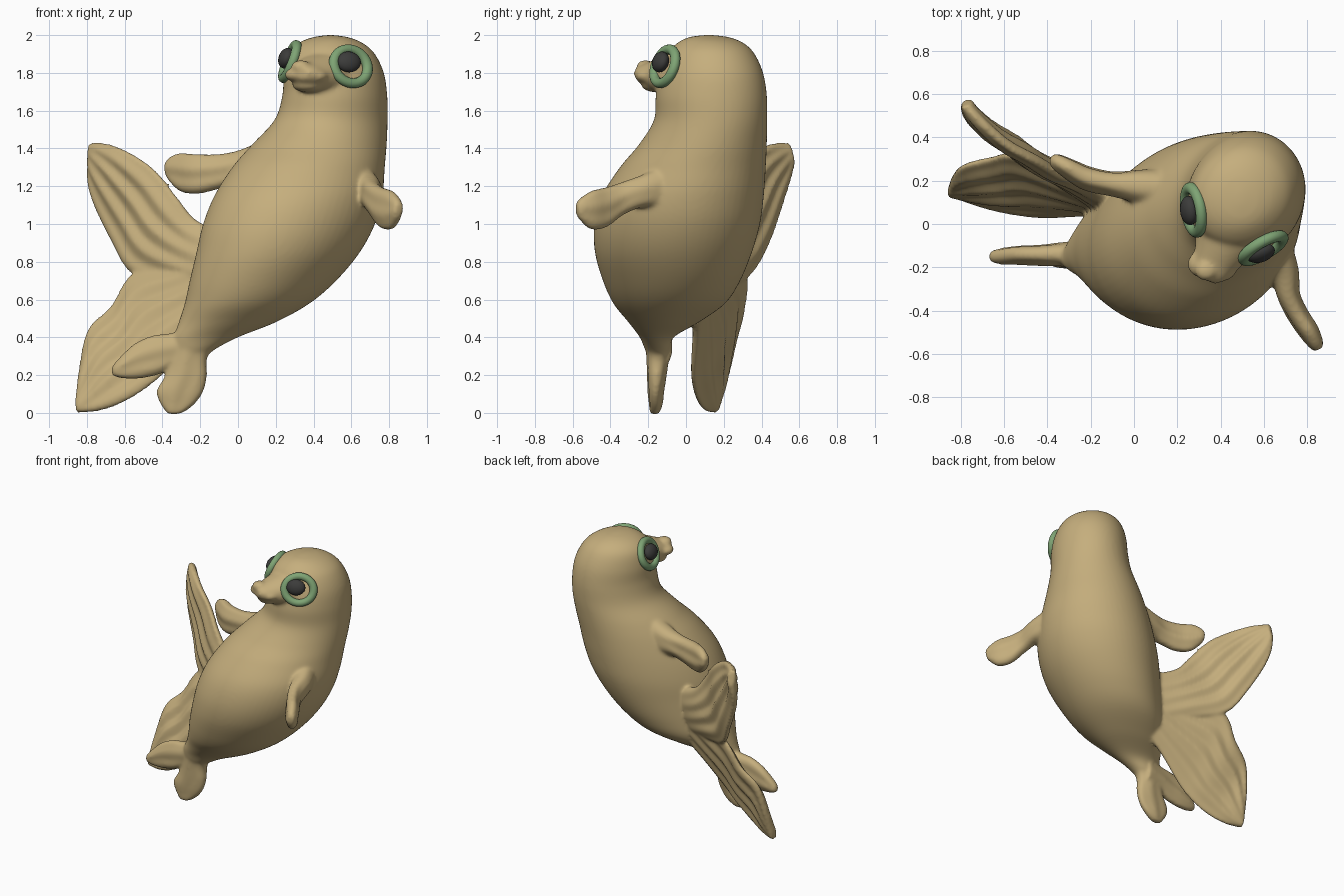
import bpy, bmesh, math
from mathutils import Vector, Matrix


def material(name, rgb):
    m = bpy.data.materials.new(name)
    m.diffuse_color = (*rgb, 1)
    return m


TAN = material("tan_skin", (0.56, 0.425, 0.205))
GREEN = material("green_rim", (0.21, 0.37, 0.175))
DARK = material("dark_eye", (0.045, 0.045, 0.043))


def resample(rows, steps):
    """Smooth curve through rows of numbers."""
    out = []
    for i in range(len(rows) - 1):
        p = [rows[max(0, min(len(rows) - 1, i + k))] for k in (-1, 0, 1, 2)]
        for s in range(steps):
            t = s / steps
            out.append([b + 0.5 * t * (c - a + t * (2*a - 5*b + 4*c - d + t * (3*(b - c) + d - a)))
                        for a, b, c, d in zip(*p)])
    out.append(list(rows[-1]))
    return out


def loft(bm, rings):
    """Skin a list of closed rings and cap both ends."""
    vs = [[bm.verts.new(p) for p in r] for r in rings]
    n = len(vs[0])
    for a, b in zip(vs, vs[1:]):
        for j in range(n):
            bm.faces.new((a[j], a[(j + 1) % n], b[(j + 1) % n], b[j]))
    bm.faces.new(vs[0][::-1])
    bm.faces.new(vs[-1])


def blade(bm, rows, ripple=0.0, waves=4, n=48):
    """Flat flipper: each row is leading edge xyz, trailing edge xyz, half thickness."""
    rows = resample(rows, 6)
    mids = [(Vector(r[:3]) + Vector(r[3:6])) / 2 for r in rows]
    rings = []
    for i, r in enumerate(rows):
        lead, trail, th = Vector(r[:3]), Vector(r[3:6]), r[6]
        along = mids[min(i + 1, len(rows) - 1)] - mids[max(i - 1, 0)]
        nor = (trail - lead).cross(along).normalized()
        amp = ripple * math.sin(math.pi * i / (len(rows) - 1))
        ring = []
        for j in range(n):
            a = 2 * math.pi * j / n
            u, s = (1 - math.cos(a)) / 2, math.sin(a)
            off = th * math.copysign(abs(s) ** 0.8, s) + amp * math.sin(2 * math.pi * waves * u) * abs(s)
            ring.append(lead.lerp(trail, u) + nor * off)
        rings.append(ring)
    loft(bm, rings)


def blob(bm, centre, radii, turn=0.0):
    bmesh.ops.create_icosphere(bm, subdivisions=4, radius=1,
                               matrix=Matrix.Translation(centre) @ Matrix.Rotation(turn, 4, 'Z')
                               @ Matrix.Diagonal((*radii, 1)))


bm = bmesh.new()

# Torso and head: height, left, right, front, back, diagonal skew
TORSO = [
    (0.28, -.32, -.18, -.19, -.11, 0), (0.33, -.34, -.13, -.215, -.085, 0),
    (0.40, -.34, 0.0, -.245, -.065, .02), (0.48, -.315, .20, -.305, .07, .05),
    (0.58, -.285, .38, -.385, .21, .08), (0.70, -.26, .52, -.44, .29, .10),
    (0.85, -.225, .645, -.482, .352, .10), (1.0, -.19, .725, -.485, .395, .10),
    (1.15, -.13, .765, -.445, .415, .10), (1.30, -.035, .777, -.35, .425, .10),
    (1.42, .07, .787, -.25, .43, .09), (1.55, .19, .792, -.17, .432, .08),
    (1.68, .232, .79, -.16, .43, .08), (1.80, .24, .772, -.14, .41, .08),
    (1.90, .265, .725, -.10, .365, .07), (1.955, .315, .665, -.05, .31, .05),
    (1.987, .39, .59, .01, .235, 0), (2.0, .47, .51, .09, .15, 0)]
rings = []
for z, x0, x1, y0, y1, skew in resample(TORSO, 6):
    ring = []
    for k in range(64):
        a = 2 * math.pi * k / 64
        flat = 1 - 0.5 * skew * max(0, math.cos(a - 2.36)) ** 4   # flatter side by the tail
        ring.append(((x0 + x1) / 2 + flat * (x1 - x0) / 2 * math.cos(a),
                     (y0 + y1) / 2 + flat * (y1 - y0) / 2 * math.sin(a + skew), z))
    rings.append(ring)
loft(bm, rings)

# Raised front flipper
blade(bm, [(.16, .17, 1.46, .16, .15, 1.12, .10), (.02, .18, 1.395, 0, .17, 1.2, .075),
           (-.10, .19, 1.37, -.10, .18, 1.185, .056), (-.22, .215, 1.37, -.21, .205, 1.16, .054),
           (-.31, .265, 1.375, -.30, .25, 1.17, .045), (-.365, .295, 1.35, -.355, .285, 1.22, .036),
           (-.388, .305, 1.32, -.383, .30, 1.26, .022)],
      ripple=0.006, waves=2)

# Lowered front flipper
blade(bm, [(.61, -.05, 1.36, .61, -.05, 1.06, .10), (.69, -.21, 1.27, .69, -.21, 1.09, .07),
           (.715, -.33, 1.225, .715, -.33, 1.05, .052), (.76, -.42, 1.195, .755, -.42, .985, .048),
           (.815, -.50, 1.175, .805, -.50, .97, .045), (.85, -.565, 1.13, .84, -.56, 1.02, .032),
           (.857, -.58, 1.1, .85, -.578, 1.05, .02)],
      ripple=0.004, waves=2)

# Hind flippers, one out to the side and one pointing down
blade(bm, [(-.22, -.14, .46, -.20, -.14, .24, .07), (-.33, -.14, .425, -.33, -.14, .24, .055),
           (-.45, -.14, .41, -.43, -.15, .20, .047), (-.55, -.14, .365, -.54, -.15, .18, .042),
           (-.635, -.15, .285, -.625, -.15, .185, .034), (-.67, -.15, .24, -.67, -.15, .20, .02)],
      ripple=0.005, waves=2)
blade(bm, [(-.34, -.15, .42, -.08, -.15, .40, .07), (-.35, -.15, .30, -.16, -.15, .30, .06),
           (-.385, -.155, .20, -.165, -.155, .19, .05), (-.43, -.16, .12, -.185, -.16, .11, .042),
           (-.42, -.16, .065, -.23, -.16, .045, .036), (-.39, -.165, .015, -.285, -.165, .005, .028),
           (-.37, -.165, -.007, -.32, -.165, -.007, .02)],
      ripple=0.004, waves=2)

# Upper and lower lobes of the rippled tail fin
blade(bm, [(-.05, .12, .95, -.12, .06, .58, .07), (-.22, .185, 1.02, -.34, .215, .66, .054),
           (-.33, .215, 1.15, -.56, .345, .735, .044), (-.44, .275, 1.285, -.665, .44, .90, .041),
           (-.57, .345, 1.375, -.76, .51, 1.10, .04), (-.69, .45, 1.425, -.79, .55, 1.23, .038),
           (-.78, .545, 1.43, -.775, .575, 1.32, .03)], ripple=0.014)
blade(bm, [(-.02, .05, .55, -.12, .12, .85, .06), (-.20, .05, .40, -.34, .215, .78, .047),
           (-.38, .035, .22, -.56, .315, .735, .041), (-.50, .045, .12, -.67, .30, .57, .04),
           (-.62, .07, .05, -.795, .265, .44, .04), (-.74, .105, .01, -.84, .22, .24, .038),
           (-.855, .145, 0, -.86, .16, .06, .03)], ripple=0.014)

# Tapering snout: centre xyz, half width, half height
SNOUT = [(.47, .05, 1.80, .20, .14), (.435, -.06, 1.792, .165, .12), (.40, -.13, 1.787, .127, .098),
         (.37, -.185, 1.788, .10, .072), (.35, -.232, 1.792, .076, .05), (.34, -.262, 1.797, .04, .028)]
side_dir = Vector((.92, -.39, 0))
rings = []
for x, y, z, w, h in resample(SNOUT, 5):
    rings.append([Vector((x, y, z)) + side_dir * w * math.cos(math.pi * k / 20)
                  + Vector((0, 0, h * math.sin(math.pi * k / 20))) for k in range(40)])
loft(bm, rings)

# Nose, cheek pads and chin
blob(bm, (.333, -.215, 1.832), (.052, .048, .036))
blob(bm, (.302, -.185, 1.79), (.055, .06, .036))
blob(bm, (.405, -.21, 1.783), (.07, .055, .036))
blob(bm, (.37, -.155, 1.735), (.085, .08, .038), math.radians(-25))

bmesh.ops.recalc_face_normals(bm, faces=bm.faces)
mesh = bpy.data.meshes.new("seal_body")
bm.to_mesh(mesh)
bm.free()
body = bpy.data.objects.new("seal_body", mesh)
bpy.context.collection.objects.link(body)
mesh.materials.append(TAN)
bpy.context.view_layer.objects.active = body
body.select_set(True)

# Blend the parts into one smooth skin
rm = body.modifiers.new("blend", 'REMESH')
rm.mode = 'VOXEL'
rm.voxel_size = 0.011
rm.use_smooth_shade = True
sm = body.modifiers.new("soften", 'SMOOTH')
sm.factor = 0.5
sm.iterations = 9
for name in ("blend", "soften"):
    bpy.ops.object.modifier_apply(modifier=name)
bpy.ops.object.shade_smooth()

# Rimmed eyes: side, rim centre, rim direction, eyeball centre, eyeball direction
for side, rim, facing, ball, gaze in (
        ("left", (.597, -.112, 1.835), (.47, -.83, .30), (.586, -.135, 1.858), (.33, -.9, .30)),
        ("right", (.275, .065, 1.86), (-.93, -.15, .36), (.255, .062, 1.878), (-.93, -.10, .35))):
    rot = Vector(facing).to_track_quat('Z', 'Y').to_euler()
    bpy.ops.mesh.primitive_torus_add(location=rim, rotation=rot, major_radius=0.094,
                                     minor_radius=0.026, major_segments=48, minor_segments=16)
    ring = bpy.context.object
    ring.name = side + "_eye_rim"
    ring.scale = (1.08, 1.0, 1.0)
    ring.data.materials.append(GREEN)
    bpy.ops.object.shade_smooth()
    rot = Vector(gaze).to_track_quat('Z', 'Y').to_euler()
    bpy.ops.mesh.primitive_uv_sphere_add(segments=32, ring_count=16, radius=0.064,
                                         location=ball, rotation=rot)
    eye = bpy.context.object
    eye.name = side + "_eye"
    eye.scale = (1.05, 0.88, 0.62)
    eye.data.materials.append(DARK)
    bpy.ops.object.shade_smooth()
